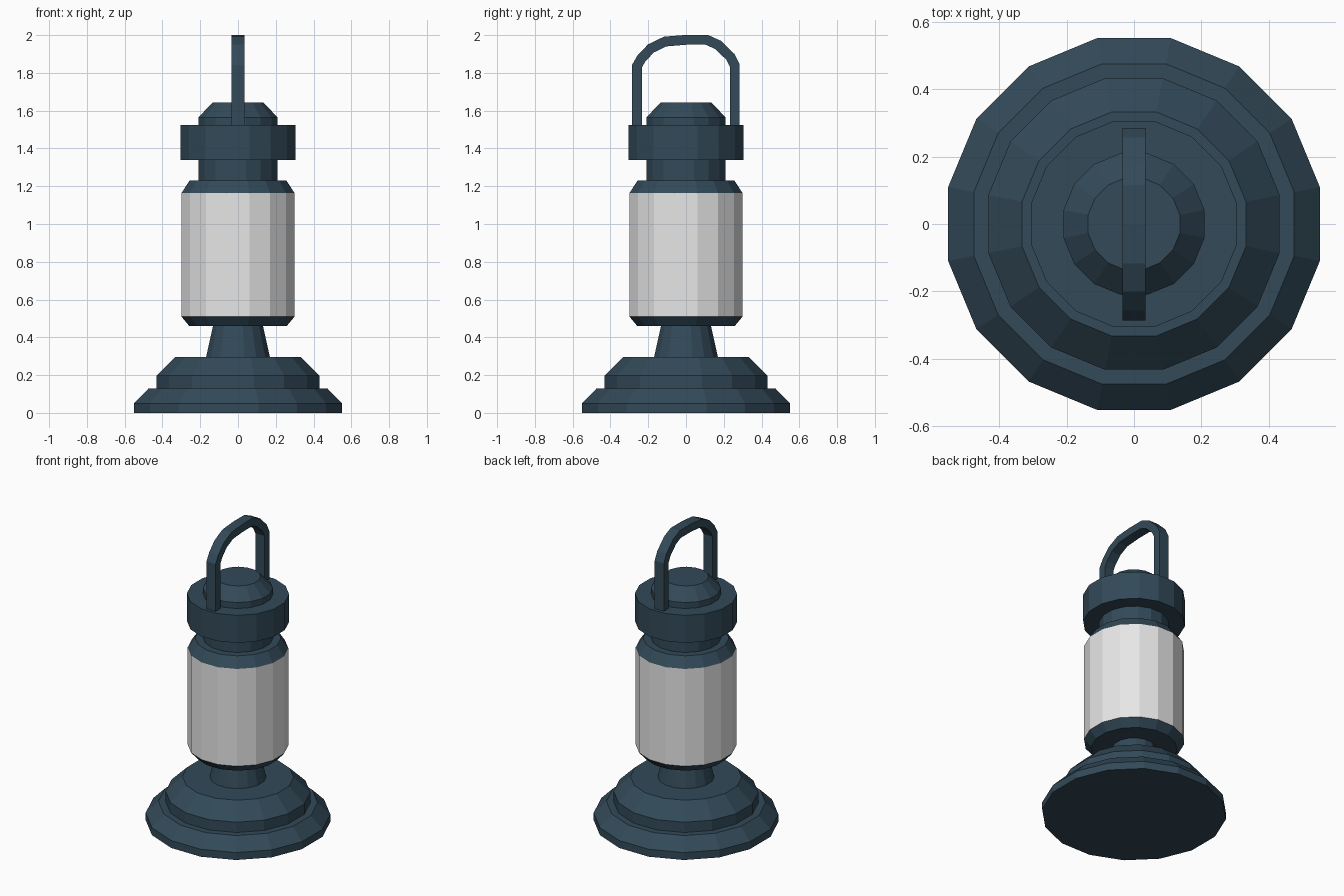
import bpy, bmesh, math
from mathutils import Vector

if "Cube" in bpy.data.objects:
    bpy.data.objects.remove(bpy.data.objects["Cube"])

SIDES = 16
FLAT = math.cos(math.pi / SIDES)  # profile widths are measured across the flats


def material(name, rgb):
    m = bpy.data.materials.new(name)
    m.diffuse_color = (*rgb, 1)
    m.use_nodes = True
    m.node_tree.nodes["Principled BSDF"].inputs["Base Color"].default_value = m.diffuse_color
    return m


metal = material("dark blue metal", (0.032, 0.067, 0.098))
white = material("light grey glass", (0.80, 0.80, 0.80))


def finish(name, bm, mat):
    bmesh.ops.recalc_face_normals(bm, faces=bm.faces)
    me = bpy.data.meshes.new(name)
    bm.to_mesh(me)
    bm.free()
    me.materials.append(mat)
    ob = bpy.data.objects.new(name, me)
    bpy.context.collection.objects.link(ob)
    return ob


def bridge(bm, rings):
    """Join consecutive vertex loops with quads and cap both ends."""
    for a, b in zip(rings, rings[1:]):
        n = len(a)
        for i in range(n):
            j = (i + 1) % n
            bm.faces.new((a[i], a[j], b[j], b[i]))
    bm.faces.new(rings[0])
    bm.faces.new(rings[-1])


def lathe(name, profile, mat):
    bm = bmesh.new()
    rings = []
    for r, z in profile:
        ring = []
        for i in range(SIDES):
            a = 2 * math.pi * (i + 0.5) / SIDES
            ring.append(bm.verts.new((r / FLAT * math.cos(a), r / FLAT * math.sin(a), z)))
        rings.append(ring)
    bridge(bm, rings)
    return finish(name, bm, mat)


def swept_bar(name, path, half_x, half_t, mat):
    """Rectangular bar following a path in the yz plane, with mitred joints."""
    bm = bmesh.new()
    pts = [Vector(p) for p in path]
    rings = []
    for i, p in enumerate(pts):
        d0 = (p - pts[max(i - 1, 0)]).normalized() if i else (pts[1] - p).normalized()
        d1 = (pts[i + 1] - p).normalized() if i < len(pts) - 1 else d0
        t = (d0 + d1).normalized()
        n = Vector((-t.y, t.x)) * half_t / max(t.dot(d0), 0.5)
        rings.append([bm.verts.new((sx * half_x, p.x + s * n.x, p.y + s * n.y))
                      for sx, s in ((-1, -1), (1, -1), (1, 1), (-1, 1))])
    bridge(bm, rings)
    return finish(name, bm, mat)


# stepped foot
lathe("base_plate", [(0.551, 0), (0.551, 0.05), (0.475, 0.128), (0.42, 0.128)], metal)
lathe("base_step", [(0.432, 0.12), (0.432, 0.197), (0.332, 0.297)], metal)
# tapered stem
lathe("stem", [(0.17, 0.29), (0.13, 0.47)], metal)
# lamp body
lathe("glass_holder", [(0.258, 0.46), (0.30, 0.51)], metal)
lathe("glass_cylinder", [(0.30, 0.51), (0.30, 1.163)], white)
lathe("shoulder", [(0.30, 1.163), (0.256, 1.23)], metal)
# top assembly
lathe("neck", [(0.209, 1.22), (0.209, 1.345)], metal)
lathe("collar", [(0.305, 1.34), (0.305, 1.525)], metal)
lathe("cap", [(0.209, 1.52), (0.209, 1.565), (0.136, 1.642)], metal)

# carrying handle
swept_bar("handle", [(-0.26, 1.50), (-0.26, 1.835), (-0.235, 1.878), (-0.185, 1.93),
                     (-0.11, 1.966), (0, 1.975), (0.11, 1.975), (0.17, 1.948),
                     (0.235, 1.885), (0.258, 1.84), (0.258, 1.50)],
          0.034, 0.026, metal)
